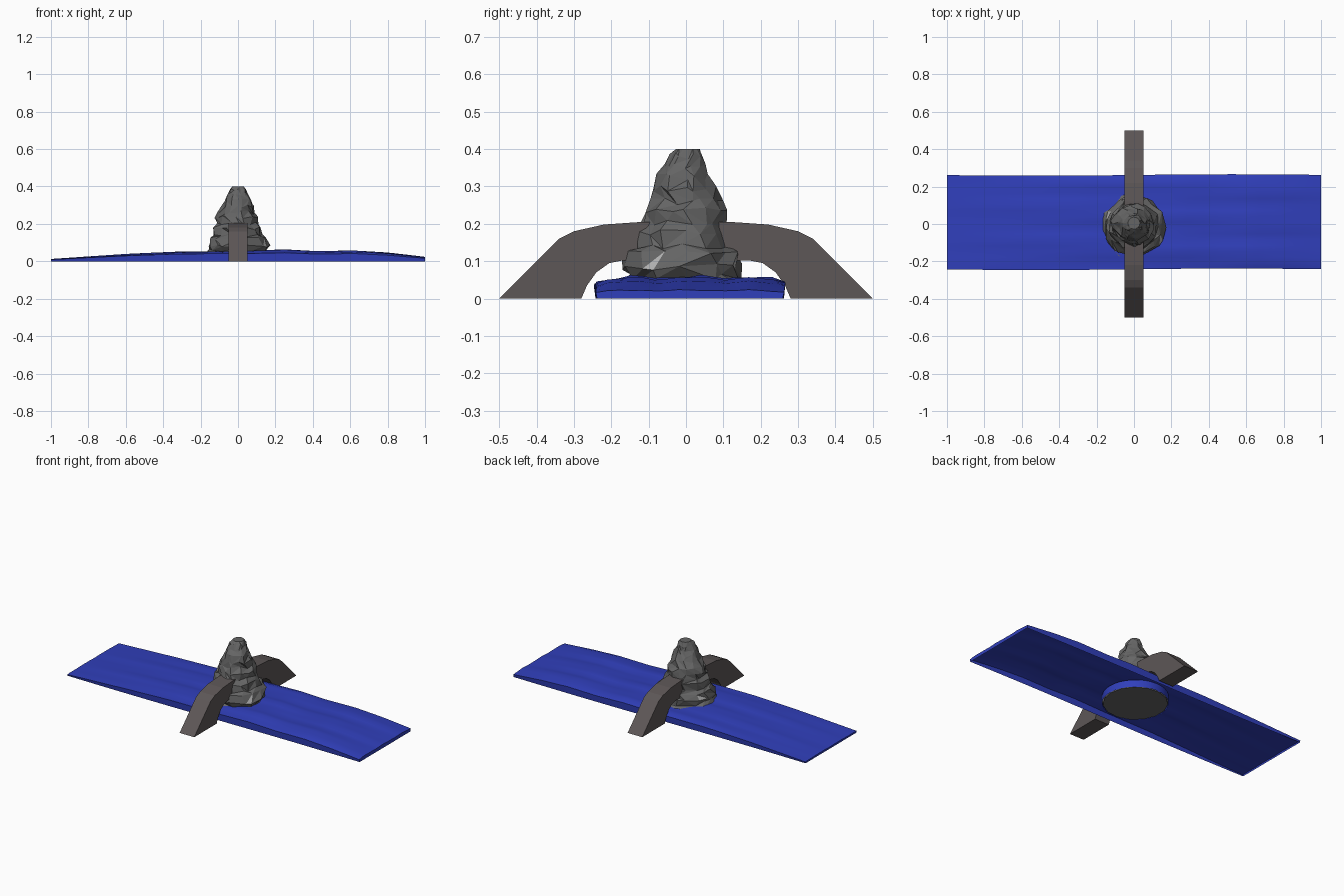
import bpy, bmesh, math, random

if "Cube" in bpy.data.objects:
    bpy.data.objects.remove(bpy.data.objects["Cube"])
random.seed(4)


def material(name, col):
    m = bpy.data.materials.new(name)
    m.diffuse_color = (*col, 1)
    m.use_nodes = True
    m.node_tree.nodes["Principled BSDF"].inputs["Base Color"].default_value = m.diffuse_color
    return m


def finish(bm, name, *mats):
    me = bpy.data.meshes.new(name)
    bmesh.ops.recalc_face_normals(bm, faces=bm.faces)
    bm.to_mesh(me)
    bm.free()
    ob = bpy.data.objects.new(name, me)
    bpy.context.collection.objects.link(ob)
    for m in mats:
        me.materials.append(m)
    return ob


def lerp_table(table, x):
    for (x0, a), (x1, b) in zip(table, table[1:]):
        if x <= x1:
            return a + (b - a) * (x - x0) / (x1 - x0)
    return table[-1][1]


blue = material("water_blue", (0.03, 0.05, 0.5))
stone = material("rock_grey", (0.13, 0.13, 0.13))
pale = material("rock_pale", (0.45, 0.45, 0.45))
brown = material("bridge_stone", (0.11, 0.095, 0.095))

# river: rippled sheet with skirts down to the ground, open underneath
ridge = [(-1, .012), (-.6, .036), (-.3, .049), (0, .05), (.25, .058), (.42, .05), (.62, .055), (.8, .044), (1, .022)]
bm = bmesh.new()
NX, NY = 48, 16
bmesh.ops.create_grid(bm, x_segments=NX, y_segments=NY, size=1)
for v in bm.verts:
    x, t = v.co.x, v.co.y
    edge = 0.8 + 0.2 * (1 - t ** 6)
    ripple = 0.06 * math.sin(9 * t + 2 * x) + 0.04 * math.sin(17 * t - 3 * x)
    v.co.y = 0.01 + 0.252 * t + (0.004 * math.sin(3 * x) if abs(t) > .99 else 0)
    v.co.z = lerp_table(ridge, x) * edge * (1 + ripple)
rim = [e for e in bm.edges if e.is_boundary]
skirt = bmesh.ops.extrude_edge_only(bm, edges=rim)["geom"]
for v in skirt:
    if isinstance(v, bmesh.types.BMVert):
        v.co.z = 0
        v.co.y = 0.005 + (v.co.y - 0.005) * 0.985
hole = [f for f in bm.faces if f.calc_center_median().length < 0.11]
bmesh.ops.delete(bm, geom=hole, context="FACES")
river = finish(bm, "river", blue)

# water collar around the foot of the rock
bm = bmesh.new()
bmesh.ops.create_cone(bm, cap_ends=False, segments=32, radius1=0.187, radius2=0.187, depth=0.045)
bmesh.ops.translate(bm, verts=bm.verts, vec=(-0.01, 0, 0.0225))
collar = finish(bm, "water_collar", blue)
for ob in (river, collar):
    bpy.context.view_layer.objects.active = ob
    ob.select_set(True)
bpy.ops.object.shade_smooth_by_angle(angle=math.radians(40))

# rock: jittered ledges tapering to a flat tip (z, radius, x offset, y offset)
rings = [(0, .183, -.01, 0), (.04, .175, -.01, 0), (.06, .155, 0, 0), (.085, .157, .005, -.01),
         (.12, .150, .01, -.01), (.14, .130, .005, -.01), (.175, .127, 0, -.01), (.2, .113, 0, -.005),
         (.235, .110, -.01, 0), (.26, .094, -.01, 0), (.295, .084, 0, -.005), (.325, .071, 0, -.01),
         (.355, .056, 0, -.005), (.38, .045, 0, 0), (.40, .032, 0, .005)]
SEG = 15
bm = bmesh.new()
loops = []
for k, (z, r, ox, oy) in enumerate(rings):
    loop = []
    top = k in (0, len(rings) - 1)
    for i in range(SEG):
        j = 0 if top else 1
        a = 2 * math.pi * (i + 0.35 * j * random.uniform(-1, 1) + 0.2 * (k % 2)) / SEG
        rr = r * (1 + 0.085 * j * random.uniform(-1, 1))
        loop.append(bm.verts.new((ox + rr * math.cos(a), oy + rr * math.sin(a),
                                  z + 0.009 * j * random.uniform(-1, 1))))
    loops.append(loop)
for k, (lo, hi) in enumerate(zip(loops, loops[1:])):
    for i in range(SEG):
        a, b, c, d = lo[i], lo[(i + 1) % SEG], hi[(i + 1) % SEG], hi[i]
        if random.random() < 0.5:
            faces = [bm.faces.new((a, b, c)), bm.faces.new((a, c, d))]
        else:
            faces = [bm.faces.new((a, b, d)), bm.faces.new((b, c, d))]
        if k == 3 and i in (2, 6, 13):
            faces[0].material_index = 1
bm.faces.new(loops[0][::-1])
bm.faces.new(loops[-1])
finish(bm, "rock", stone, pale)

# arched bridge: half profile mirrored in y, extruded across x
outer = [(.5, 0), (.34, .16), (.30, .18), (.22, .198), (.12, .205)]
inner = [(.12, .102), (.17, .102), (.205, .095), (.24, .07), (.265, .035), (.28, 0)]
outline = outer + [(-y, z) for y, z in outer[::-1]] + [(-y, z) for y, z in inner[::-1]] + inner
bm = bmesh.new()
face = bm.faces.new([bm.verts.new((-.05, y, z)) for y, z in outline])
ext = bmesh.ops.extrude_face_region(bm, geom=[face], use_keep_orig=True)["geom"]
bmesh.ops.translate(bm, verts=[g for g in ext if isinstance(g, bmesh.types.BMVert)], vec=(.1, 0, 0))
finish(bm, "bridge", brown)
